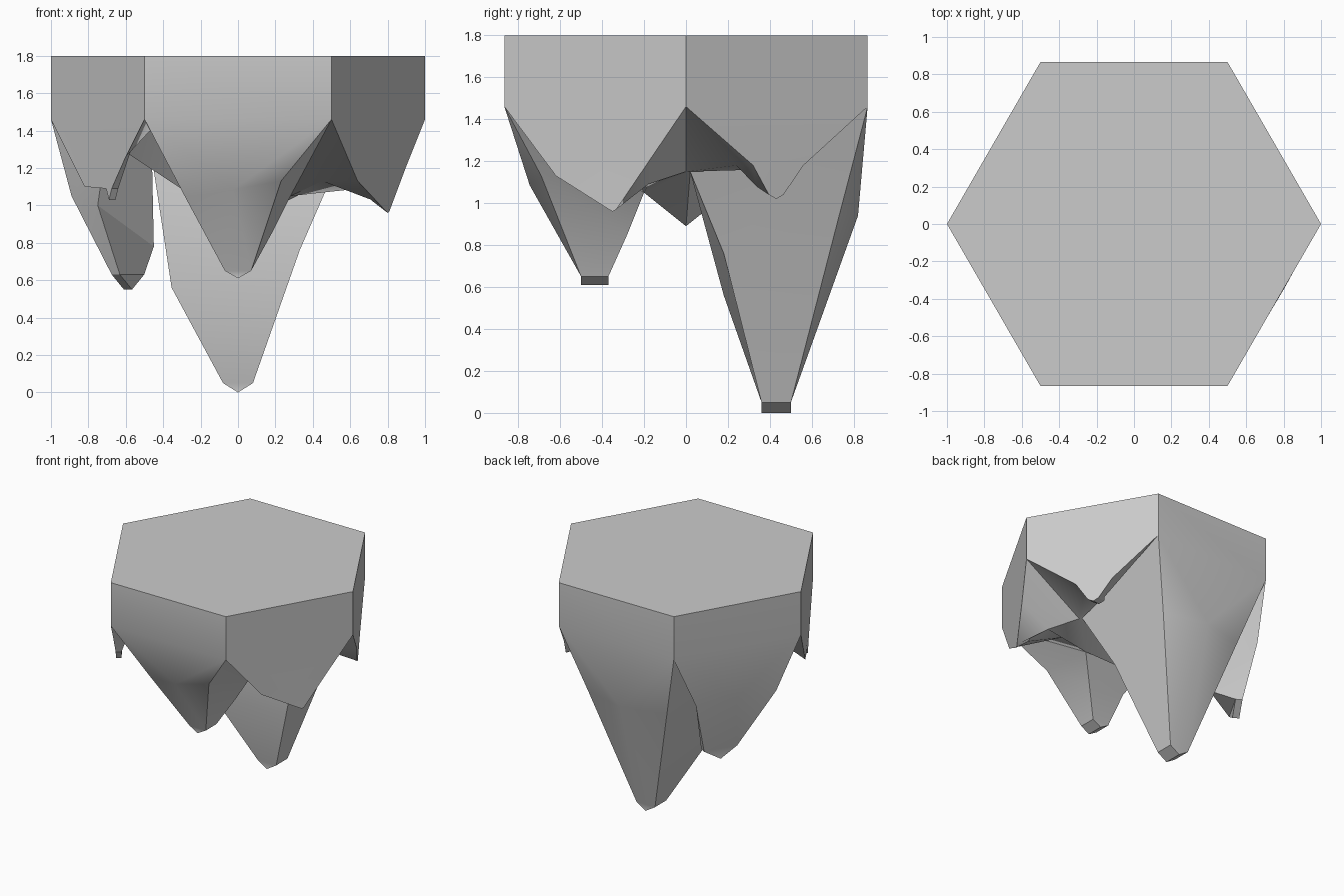
import bpy, bmesh
from math import cos, sin, radians
from mathutils import Vector

if "Cube" in bpy.data.objects:
    bpy.data.objects.remove(bpy.data.objects["Cube"])

TOP, RIM = 1.8, 1.46

# One grey stone colour
stone = bpy.data.materials.new("grey_stone")
stone.use_nodes = True
stone.diffuse_color = (0.6, 0.6, 0.6, 1)
stone.node_tree.nodes["Principled BSDF"].inputs["Base Color"].default_value = (0.6, 0.6, 0.6, 1)

bm = bmesh.new()


def vert(x, y, z):
    return bm.verts.new((x, y, z))


def ring(z):
    return [vert(cos(radians(60 * k)), sin(radians(60 * k)), z) for k in range(6)]


# Hexagonal cap and the rim corners the spikes hang from
top = ring(TOP)
rim = ring(RIM)
bm.faces.new(top)

# Valley floor points between neighbouring spikes, and the middle of the underside
valley = [vert(*p) for p in (
    (0.51, 0, 1.15), (0.5, 0.02, 1.15), (-0.46, 0.45, 1.25),
    (-0.7, 0, 1.35), (-0.47, -0.2, 1.4), (0.28, -0.2, 1.05))]
centre = vert(0, 0, 0.89)


def spike(k, tip, half_width, drop, depth, outer, inner, bulge=0, rise=0):
    """Hang a tapered spike with a blunt wedge tip below side k of the hexagon."""
    j = (k + 1) % 6
    angle = radians(60 * k + 30)
    out = Vector((cos(angle), sin(angle), 0))
    side = Vector((-sin(angle), cos(angle), 0))

    def wedge(base):
        lift = Vector((0, 0, drop))
        spots = (base - side * half_width + lift, base, base + side * half_width + lift)
        return [vert(*p) for p in spots]

    def profile(start, shoulders, base, end):
        a, b = (vert(*p) for p in shoulders)
        return [start, a, *wedge(base), b, end]

    tip = Vector(tip)
    front = profile(rim[k], outer, tip, rim[j])
    back = profile(valley[k], inner, tip - out * depth + Vector((0, 0, rise)), valley[j])

    # Upright band and outer skin fanned around its belly
    bm.faces.new((top[k], rim[k], rim[j], top[j]))
    belly = vert(*((front[1].co + front[5].co) / 2 + out * bulge))
    loop = front[:3] + front[4:]
    for i, v in enumerate(loop):
        bm.faces.new((v, loop[(i + 1) % len(loop)], belly))

    # Inner skin, wedge ends and underside
    for i in range(2):
        bm.faces.new((back[i], back[i + 1], back[-2 - i], back[-1 - i]))
    bm.faces.new(front[2:5])
    bm.faces.new(back[2:5])
    bm.faces.new((valley[k], valley[j], centre))

    # Walls joining the outer and inner skins
    for i in range(6):
        bm.faces.new((front[i], front[i + 1], back[i + 1], back[i]))


# Back right: small nub
spike(0, (0.74, 0.43, 1.02), 0.04, 0.02, 0.12,
      ((0.81, 0.32, 1.18), (0.67, 0.56, 1.18)),
      ((0.67, 0.24, 1.18), (0.56, 0.34, 1.16)), rise=0.04)
# Back: longest spike
spike(1, (0, 0.5, 0), 0.08, 0.05, 0.14,
      ((0.34, 0.73, 0.94), (-0.345, 0.73, 0.94)),
      ((0.33, 0.18, 0.76), (-0.355, 0.18, 0.56)), bulge=0.09)
# Back left: broad spike
spike(2, (-0.61, 0.44, 0.55), 0.13, 0.08, 0.05,
      ((-0.57, 0.69, 1.05), (-0.89, 0.15, 1.05)),
      ((-0.45, 0.3, 0.78), (-0.75, 0.15, 1.0)))
# Front left: small nub
spike(3, (-0.69, -0.53, 1.03), 0.03, 0.06, 0.04,
      ((-0.82, -0.31, 1.1), (-0.6, -0.69, 1.26)),
      ((-0.75, -0.22, 1.2), (-0.57, -0.5, 1.3)))
# Front: medium spike
spike(4, (0, -0.5, 0.61), 0.07, 0.04, 0.13,
      ((-0.28, -0.68, 1.04), (0.23, -0.69, 1.13)),
      ((-0.15, -0.3, 0.9), (0.18, -0.28, 0.85)), bulge=0.06)
# Front right: short flat spike
spike(5, (0.8, -0.35, 0.96), 0.02, 0.01, 0.09,
      ((0.64, -0.62, 1.13), (0.9, -0.17, 1.21)),
      ((0.45, -0.25, 1.13), (0.65, -0.18, 1.09)), rise=0.06)

bmesh.ops.recalc_face_normals(bm, faces=bm.faces)
mesh = bpy.data.meshes.new("hanging_rock")
bm.to_mesh(mesh)
bm.free()
mesh.materials.append(stone)
rock = bpy.data.objects.new("hanging_rock", mesh)
bpy.context.collection.objects.link(rock)

# Soft shading within each spike, crisp edges between faces
bpy.ops.object.select_all(action="DESELECT")
rock.select_set(True)
bpy.context.view_layer.objects.active = rock
bpy.ops.object.shade_smooth_by_angle(angle=radians(30))
